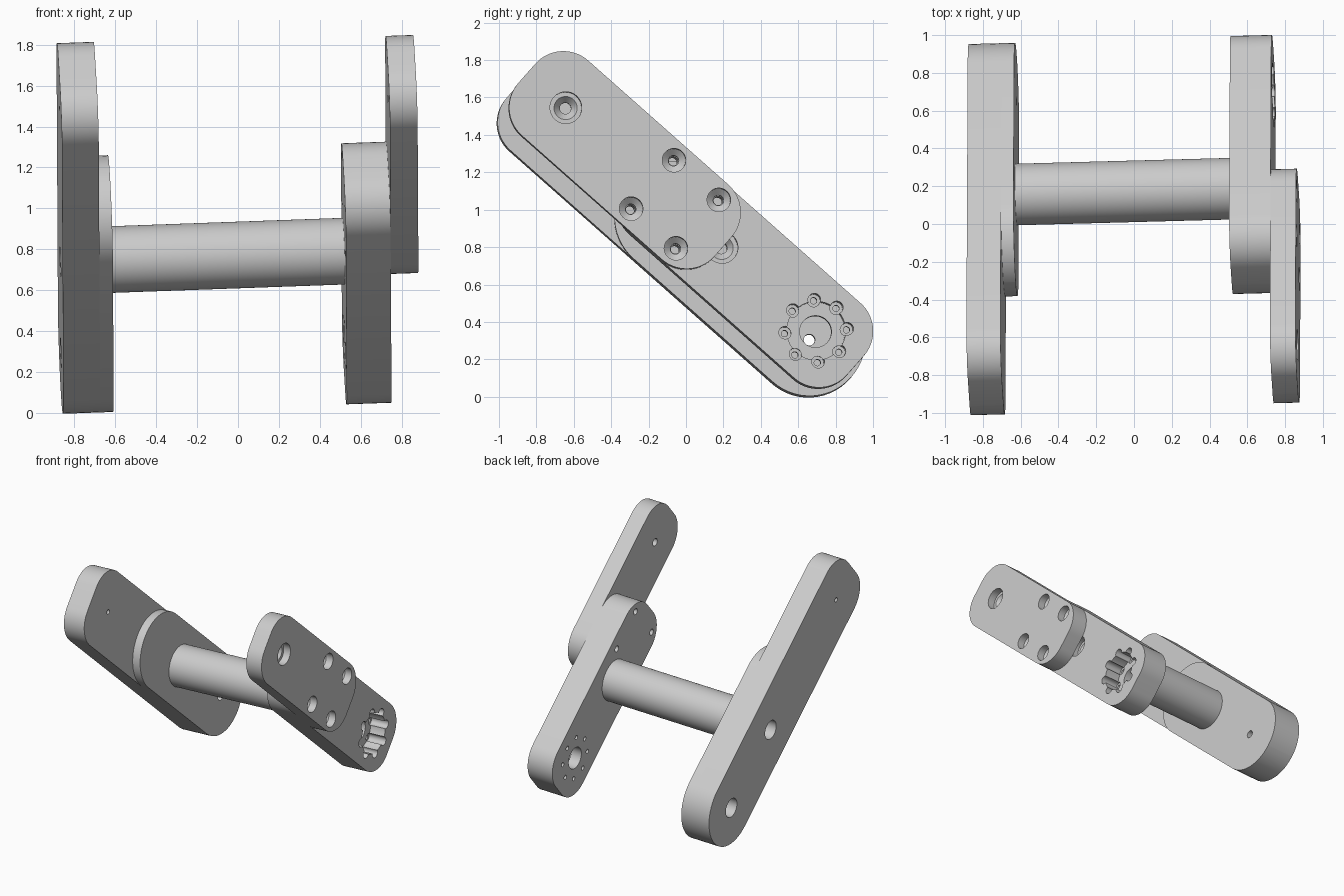
import bpy, bmesh, math
from mathutils import Vector, Matrix

cube = bpy.data.objects.get("Cube")
if cube:
    bpy.data.objects.remove(cube)

# Shared grey material
grey = bpy.data.materials.new("light_grey")
grey.use_nodes = True
colour = (0.6, 0.6, 0.6, 1)
grey.diffuse_color = colour
grey.node_tree.nodes["Principled BSDF"].inputs["Base Color"].default_value = colour

# Working frame: x along the rod, y along the arms, z across the arms
axis = Vector((1, 0.027, 0.036)).normalized()
along = Vector((0, 0.749, -0.663))
along = (along - axis * along.dot(axis)).normalized()
frame = Matrix((axis, along, axis.cross(along))).transposed().to_4x4()

MID = 0.692                                   # centre line of every arm
MOTOR, ROD, TIP = 0.29, -0.382, -1.502        # hole stations along the arms


def make_object(name, rings):
    """Skin a list of equal point rings and cap both ends."""
    bm = bmesh.new()
    loops = [[bm.verts.new(p) for p in ring] for ring in rings]
    for a, b in zip(loops, loops[1:]):
        for i in range(len(a)):
            j = (i + 1) % len(a)
            bm.faces.new((a[i], a[j], b[j], b[i]))
    bm.faces.new(loops[0])
    bm.faces.new(loops[-1])
    bmesh.ops.recalc_face_normals(bm, faces=bm.faces)
    mesh = bpy.data.meshes.new(name)
    bm.to_mesh(mesh)
    bm.free()
    mesh.materials.append(grey)
    obj = bpy.data.objects.new(name, mesh)
    bpy.context.collection.objects.link(obj)
    return obj


def turned(name, y, z, profile, sides=40):
    """Round solid along x from (x, radius) steps."""
    turns = [2 * math.pi * i / sides for i in range(sides)]
    return make_object(name, [[(x, y + r * math.cos(t), z + r * math.sin(t)) for t in turns]
                              for x, r in profile])


def plate(name, x0, x1, y0, y1, half, r0, r1, steps=14):
    """Arm plate with its own corner radius at each end."""
    corners = [(y1 - r1, half - r1, r1, 0), (y0 + r0, half - r0, r0, 1),
               (y0 + r0, r0 - half, r0, 2), (y1 - r1, r1 - half, r1, 3)]
    outline = []
    for y, z, r, quarter in corners:
        for i in range(steps + 1):
            t = (quarter + i / steps) * math.pi / 2
            outline.append((y + r * math.cos(t), MID + z + r * math.sin(t)))
    return make_object(name, [[(x, y, z) for y, z in outline] for x in (x0, x1)])


def drill(obj, y, z, profile, sides=32):
    """Cut a stepped round hole."""
    cutter = turned("cutter", y, z, profile, sides)
    cutter.hide_render = True
    mod = obj.modifiers.new("hole", "BOOLEAN")
    mod.operation = "DIFFERENCE"
    mod.solver = "EXACT"
    mod.object = cutter
    bpy.context.view_layer.objects.active = obj
    bpy.ops.object.modifier_apply(modifier=mod.name)
    bpy.data.objects.remove(cutter)


# Plate faces along the rod axis
A0, A1, B1 = 0.55, 0.769, 0.904
D0, D1, E1 = -0.838, -0.658, -0.592

motor_arm = plate("motor_arm", A0, A1, -1.0, 0.57, 0.268, 0.2, 0.2)
outer_arm = plate("outer_arm", A1, B1, -1.78, -0.38, 0.268, 0.2, 0.2)
long_arm = plate("long_arm", D0, D1, -1.78, 0.59, 0.298, 0.2, 0.296)
spacer_arm = plate("spacer_arm", D1, E1, -1.0, 0.59, 0.298, 0.296, 0.296)
rod = turned("rod", ROD, MID, [(E1, 0.163), (A0, 0.163)], 64)

# Tip hole and four countersunk bolt holes in the outer arm
drill(outer_arm, TIP, MID, [(B1 + 0.1, 0.085), (B1 - 0.06, 0.085), (B1 - 0.06, 0.062),
                            (B1 - 0.1, 0.03), (A1 - 0.1, 0.03)])
for y in (-0.883, -0.563):
    for side in (-0.173, 0.173):
        drill(outer_arm, y, MID + side, [(B1 + 0.1, 0.063), (B1 - 0.06, 0.063),
                                         (B1 - 0.09, 0.028), (A1 - 0.1, 0.028)])
        drill(motor_arm, y, MID + side, [(A1 + 0.1, 0.024), (A0 - 0.1, 0.024)])

# Rod screw seat in the motor arm
drill(motor_arm, ROD, MID, [(A1 + 0.1, 0.085), (A1 - 0.08, 0.085), (A1 - 0.08, 0.062),
                            (A1 - 0.12, 0.03), (A0 + 0.03, 0.03)])

# Motor seat: round pocket, centre hole and a ring of eight screw holes
floor = A1 - 0.13
drill(motor_arm, MOTOR, MID, [(A1 + 0.1, 0.157), (floor, 0.157), (floor, 0.085), (A0 - 0.1, 0.085)], 48)
for i in range(8):
    t = i * math.pi / 4
    drill(motor_arm, MOTOR + 0.166 * math.cos(t), MID + 0.166 * math.sin(t),
          [(A1 + 0.1, 0.034), (floor - 0.02, 0.034), (floor - 0.02, 0.017), (A0 - 0.1, 0.017)], 20)

# Holes in the long arm and its spacer
for y in (MOTOR, ROD):
    drill(long_arm, y, MID, [(D0 - 0.1, 0.075), (D1 - 0.06, 0.075), (D1 - 0.03, 0.03), (D1 + 0.1, 0.03)])
drill(long_arm, TIP, MID, [(D0 - 0.1, 0.018), (D1 + 0.1, 0.018)], 20)
drill(spacer_arm, MOTOR, MID, [(D1 - 0.1, 0.03), (E1 + 0.1, 0.03)])

# Smooth the rounded walls and set the assembly in its leaning pose
for obj in (motor_arm, outer_arm, long_arm, spacer_arm, rod):
    bpy.ops.object.select_all(action="DESELECT")
    obj.select_set(True)
    bpy.context.view_layer.objects.active = obj
    bpy.ops.object.shade_smooth_by_angle(angle=math.radians(30))
    obj.matrix_world = frame
